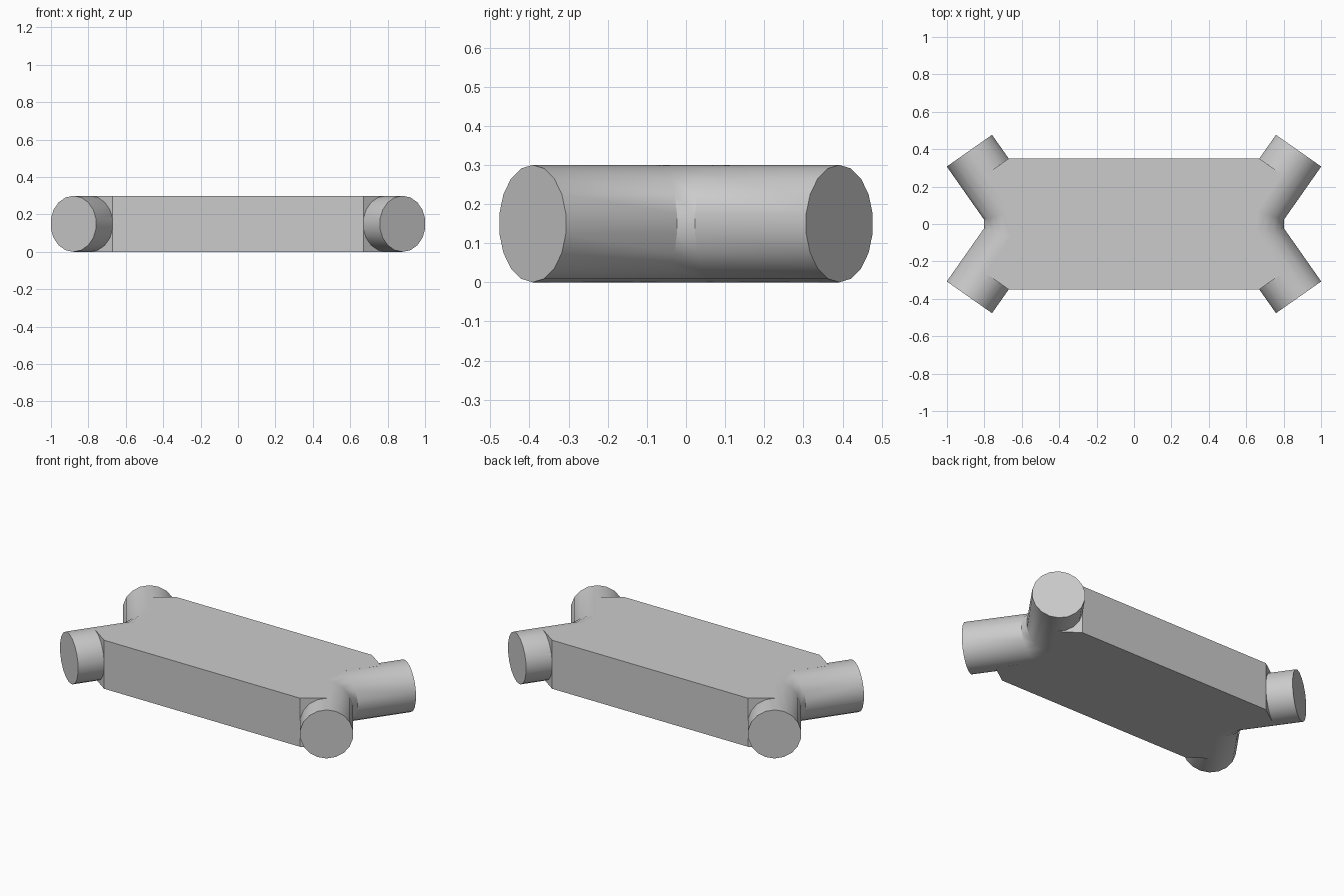
import bpy
import bmesh
from math import sin, cos, radians
from mathutils import Vector

cube = bpy.data.objects.get("Cube")
if cube:
    bpy.data.objects.remove(cube, do_unlink=True)

RADIUS = 0.15
SIDES = 18
MID = Vector((0, 0, 0.15))
GREY = (0.6, 0.6, 0.6, 1)

grey = bpy.data.materials.new("plain_grey")
grey.use_nodes = True
grey.diffuse_color = GREY
grey.node_tree.nodes["Principled BSDF"].inputs["Base Color"].default_value = GREY


def finish(name, bm):
    bmesh.ops.recalc_face_normals(bm, faces=bm.faces)
    mesh = bpy.data.meshes.new(name)
    bm.to_mesh(mesh)
    bm.free()
    mesh.materials.append(grey)
    obj = bpy.data.objects.new(name, mesh)
    bpy.context.collection.objects.link(obj)
    return obj


# Tube axis, described for the +x, +y quarter and mirrored elsewhere
tip = Vector((0.88, 0.392, 0))
bend = Vector((0.654, 0.07, 0))
along = (tip - bend).normalized()
across = Vector((along.y, -along.x, 0))


def bent_tube(name, side):
    """Mitred tube that runs between the two tips on one end."""
    straight = Vector((1, 0, 0))
    mitre = (across + straight).normalized()
    mitre /= mitre.dot(across)
    stations = [(tip, across, 1), (bend, mitre, 1), (bend, mitre, -1), (tip, across, -1)]
    bm = bmesh.new()
    rings = []
    for point, out, flip in stations:
        ring = []
        for i in range(SIDES):
            a = radians(10 + 360 / SIDES * i)
            p = point + MID + out * RADIUS * cos(a) + Vector((0, 0, RADIUS * sin(a)))
            ring.append(bm.verts.new((p.x * side, p.y * flip, p.z)))
        rings.append(ring)
    for a, b in zip(rings, rings[1:]):
        for i in range(SIDES):
            j = (i + 1) % SIDES
            bm.faces.new((a[i], a[j], b[j], b[i]))
    bm.faces.new(rings[0])
    bm.faces.new(rings[-1])
    obj = finish(name, bm)
    bpy.ops.object.select_all(action="DESELECT")
    obj.select_set(True)
    bpy.context.view_layer.objects.active = obj
    bpy.ops.object.shade_smooth_by_angle(angle=radians(30))


bent_tube("left_bent_tube", 1)
bent_tube("right_bent_tube", -1)

# Flat slab whose corners end square across the tube axes
corner = Vector((0.67, 0.35, 0))
inner = corner + across * RADIUS
quarter = [bend, inner, corner]
half = quarter + [Vector((-p.x, p.y, 0)) for p in reversed(quarter)]
outline = half + [Vector((p.x, -p.y, 0)) for p in reversed(half)]
bm = bmesh.new()
base = bm.faces.new([bm.verts.new(p) for p in outline])
top = bmesh.ops.extrude_face_region(bm, geom=[base])["geom"]
bmesh.ops.translate(bm, vec=(0, 0, 2 * RADIUS),
                    verts=[v for v in top if isinstance(v, bmesh.types.BMVert)])
finish("slab", bm)
